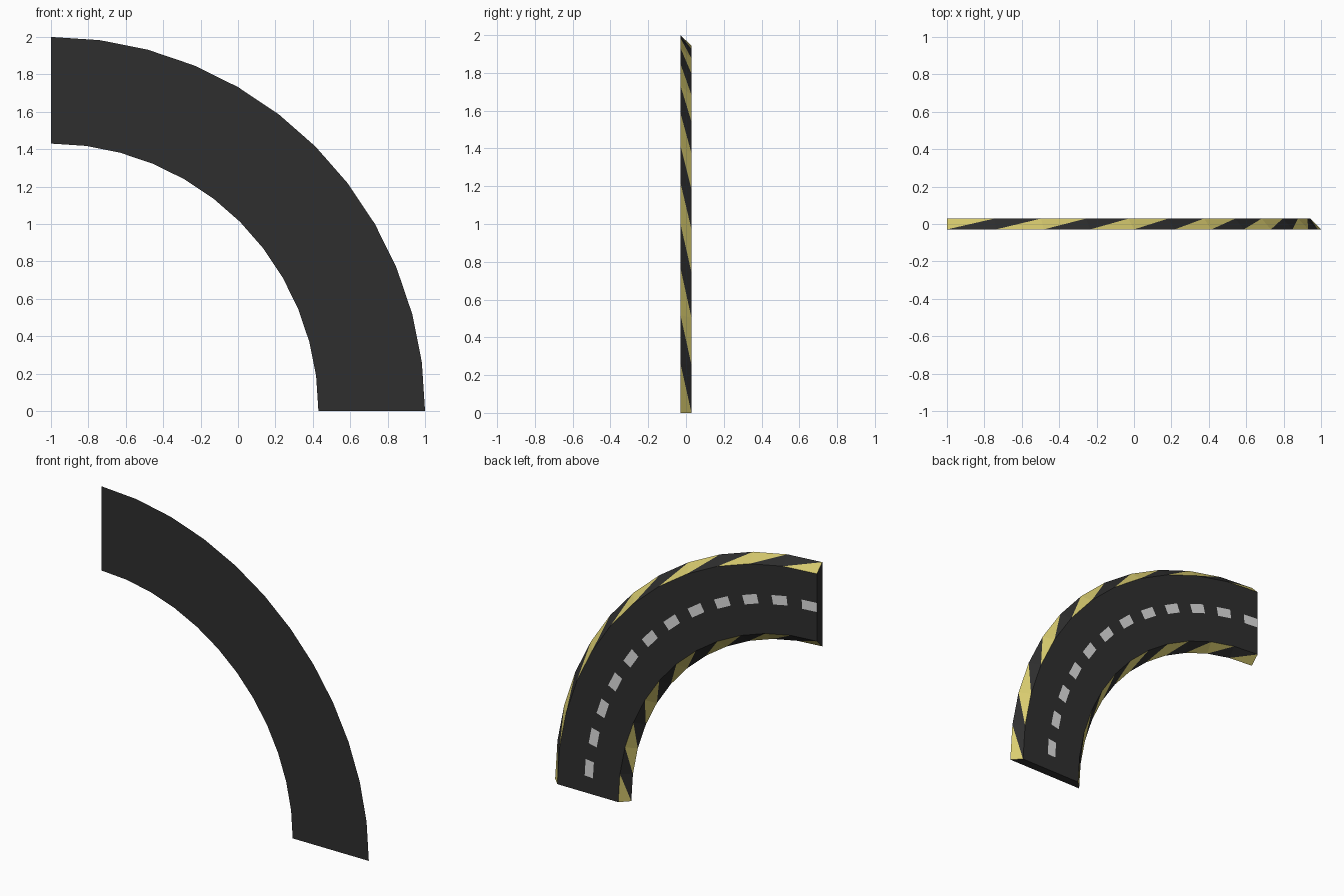
import bpy, bmesh, math
from mathutils import Vector

if "Cube" in bpy.data.objects:
    bpy.data.objects.remove(bpy.data.objects["Cube"])

SEG = 12                         # one segment = 7.5 degrees
Y = 0.029                        # half thickness
OUT_F, OUT_B = 2.0, 1.943        # outer radius, front and back
IN_F, IN_B = 1.43, 1.487         # inner radius, front and back
MID, HALF = 1.715, 0.031         # lane dash centre radius and half width


def material(name, hexcol):
    def lin(c):
        c /= 255
        return c / 12.92 if c <= 0.04045 else ((c + 0.055) / 1.055) ** 2.4
    m = bpy.data.materials.new(name)
    m.diffuse_color = (*[lin((hexcol >> s) & 255) for s in (16, 8, 0)], 1)
    m.use_nodes = True
    m.node_tree.nodes["Principled BSDF"].inputs["Base Color"].default_value = m.diffuse_color
    return m


ASPHALT, YELLOW, WHITE = 0, 1, 2
mats = [material("dark_asphalt", 0x2F2F2F),
        material("hazard_yellow", 0xDACD70),
        material("lane_white", 0xDEDEDE)]


def corner(r, k):
    a = k * math.pi / 2 / SEG    # angle measured from the top end
    return Vector((-1 + r * math.sin(a), 0, r * math.cos(a)))


def pt(r, k, y):
    # fractional k lies on the straight chord of its segment
    i = min(int(k), SEG - 1)
    p = corner(r, i).lerp(corner(r, i + 1), k - i)
    p.y = y
    return p


bm = bmesh.new()


def face(points, mat, outward):
    f = bm.faces.new([bm.verts.new(p) for p in points])
    f.normal_update()
    if f.normal.dot(outward) < 0:
        f.normal_flip()
    f.material_index = mat


def stripe(k):
    return YELLOW if k % 2 == 0 else ASPHALT


rows = [IN_B, MID - HALF, MID + HALF, OUT_B]
for k in range(SEG):
    n = k + 1
    radial = corner(1, k + 0.5) + Vector((1, 0, 0))
    # plain front face
    face([pt(IN_F, k, -Y), pt(OUT_F, k, -Y), pt(OUT_F, n, -Y), pt(IN_F, n, -Y)],
         ASPHALT, Vector((0, -1, 0)))
    # road surface on the back, with one lane dash per segment
    for j in range(3):
        for h in range(2):
            a, b = k + h * 0.5, k + h * 0.5 + 0.5
            face([pt(rows[j], a, Y), pt(rows[j + 1], a, Y),
                  pt(rows[j + 1], b, Y), pt(rows[j], b, Y)],
                 WHITE if (j, h) == (1, 0) else ASPHALT, Vector((0, 1, 0)))
    # bevelled outer rim, diagonal hazard stripes
    face([pt(OUT_F, k, -Y), pt(OUT_B, k, Y), pt(OUT_B, n, Y)], stripe(k), radial)
    face([pt(OUT_F, k, -Y), pt(OUT_F, n, -Y), pt(OUT_B, n, Y)], stripe(n), radial)
    # bevelled inner rim, stripes slanting the other way
    face([pt(IN_B, k, Y), pt(IN_F, k, -Y), pt(IN_F, n, -Y)], stripe(k), -radial)
    face([pt(IN_B, k, Y), pt(IN_B, n, Y), pt(IN_F, n, -Y)], stripe(n), -radial)

# end caps
for k, d in ((0, Vector((-1, 0, 0))), (SEG, Vector((0, 0, -1)))):
    face([pt(IN_F, k, -Y), pt(OUT_F, k, -Y), pt(OUT_B, k, Y), pt(IN_B, k, Y)],
         ASPHALT, d)

bmesh.ops.remove_doubles(bm, verts=bm.verts, dist=1e-5)
mesh = bpy.data.meshes.new("curved_road")
bm.to_mesh(mesh)
bm.free()
for m in mats:
    mesh.materials.append(m)
road = bpy.data.objects.new("curved_road", mesh)
bpy.context.collection.objects.link(road)
